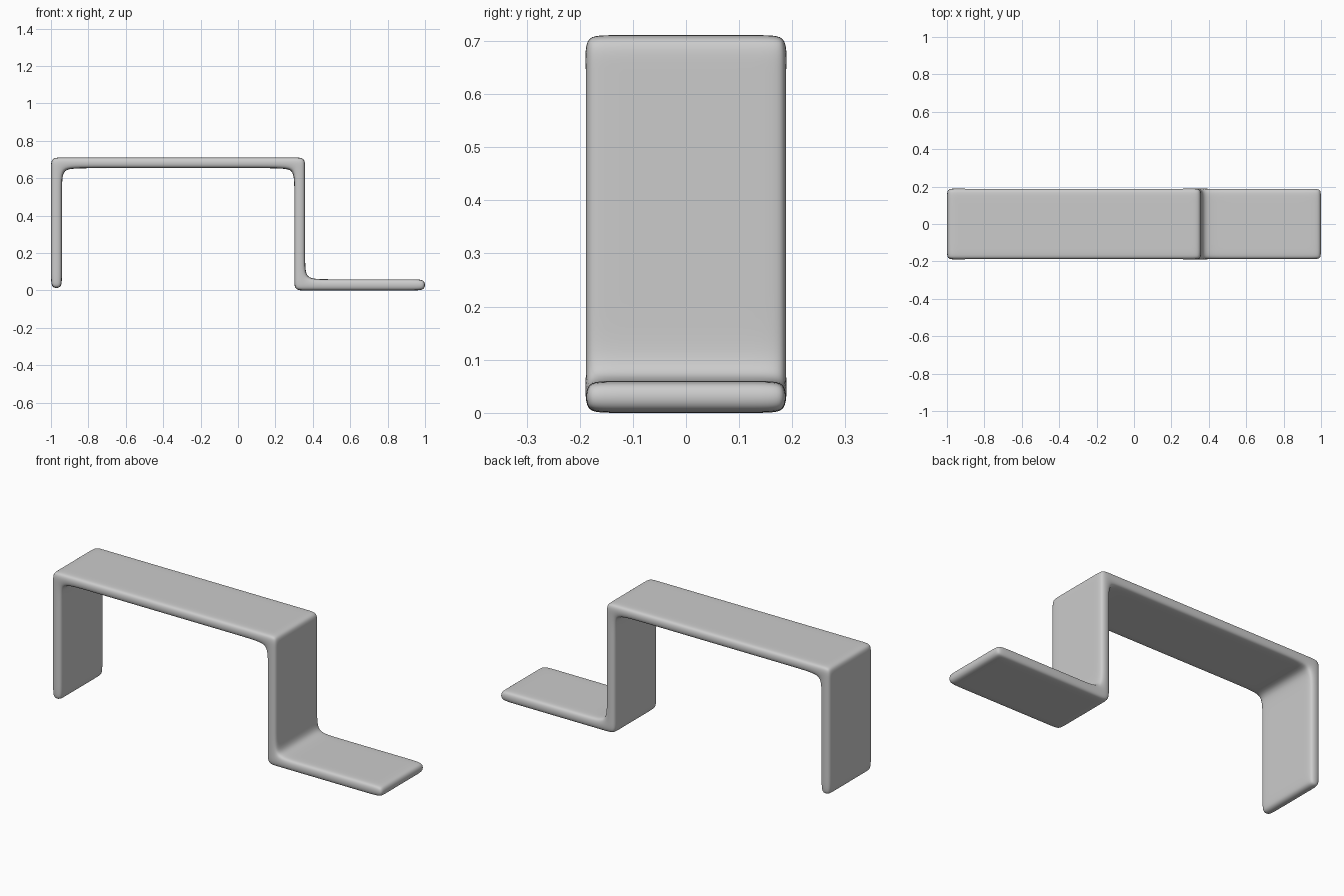
import bpy
import bmesh

cube = bpy.data.objects.get("Cube")
if cube:
    bpy.data.objects.remove(cube, do_unlink=True)

# Material
grey = bpy.data.materials.new("light grey")
grey.use_nodes = True
colour = (0.6, 0.6, 0.6, 1)
grey.diffuse_color = colour
grey.node_tree.nodes["Principled BSDF"].inputs["Base Color"].default_value = colour

# Cut lines of the bent strip, including support loops beside each bend and tip
left_leg = (-1.0, -0.941)
right_leg = (0.301, 0.359)
top = (0.654, 0.711)
foot = (0.0, 0.06)
bend, tip = 0.1, 0.06
leg_end, foot_end = 0.011, 1.002


def upright(xs, zs):
    return [(*xs, a, b) for a, b in zip(zs, zs[1:])]


def level(zs, xs):
    return [(a, b, *zs) for a, b in zip(xs, xs[1:])]


cells = upright(left_leg, [leg_end, leg_end + tip, top[0] - bend, *top])
cells += level(top, [left_leg[1], left_leg[1] + bend, right_leg[0] - bend, *right_leg])
cells += upright(right_leg, [*foot, foot[1] + bend, top[0] - bend, top[0]])
cells += level(foot, [right_leg[1], right_leg[1] + bend, foot_end - tip, foot_end])

# Side faces of the cage, then walls across the width
bm = bmesh.new()
verts = {}


def vert(point, y):
    key = (*point, y)
    if key not in verts:
        verts[key] = bm.verts.new((point[0], y, point[1]))
    return verts[key]


widths = [-0.19, -0.15, 0.15, 0.19]
edges = set()
for x0, x1, z0, z1 in cells:
    ring = [(x0, z0), (x1, z0), (x1, z1), (x0, z1)]
    bm.faces.new([vert(p, widths[0]) for p in ring])
    bm.faces.new([vert(p, widths[-1]) for p in reversed(ring)])
    edges.update(zip(ring, ring[1:] + ring[:1]))
for a, b in sorted(edges):
    if (b, a) not in edges:
        for y0, y1 in zip(widths, widths[1:]):
            bm.faces.new([vert(b, y0), vert(a, y0), vert(a, y1), vert(b, y1)])
bmesh.ops.recalc_face_normals(bm, faces=bm.faces[:])
for face in bm.faces:
    face.smooth = True

mesh = bpy.data.meshes.new("bent_strip")
bm.to_mesh(mesh)
bm.free()
mesh.materials.append(grey)
strip = bpy.data.objects.new("bent_strip", mesh)
bpy.context.collection.objects.link(strip)

# Soft rounded edges
soften = strip.modifiers.new("soften", 'SUBSURF')
soften.levels = soften.render_levels = 3
